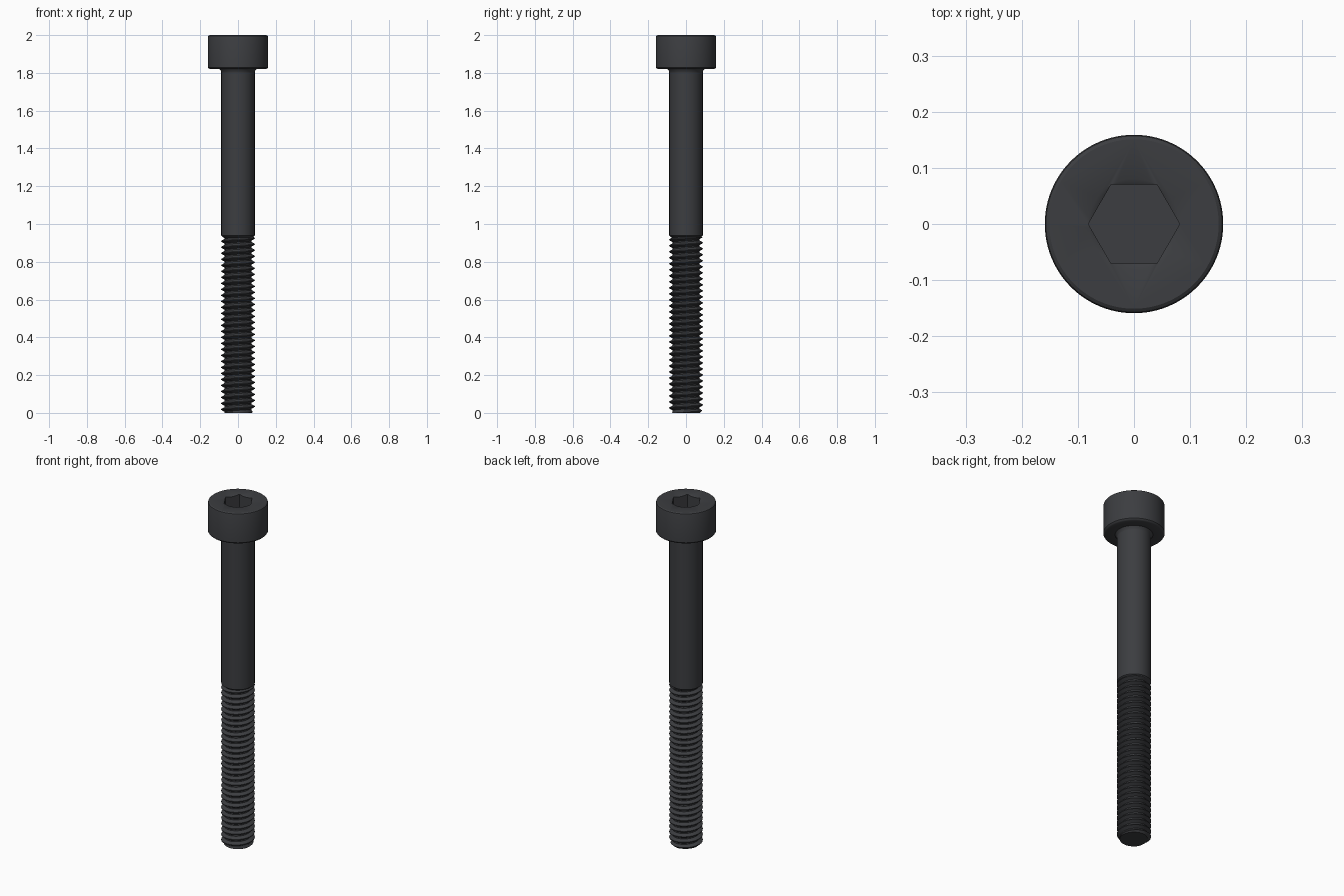
import bpy, bmesh
from math import cos, sin, pi, radians

if "Cube" in bpy.data.objects:
    bpy.data.objects.remove(bpy.data.objects["Cube"])

black = bpy.data.materials.new("black_oxide")
black.diffuse_color = (0.045, 0.047, 0.052, 1)
black.use_nodes = True
black.node_tree.nodes["Principled BSDF"].inputs["Base Color"].default_value = black.diffuse_color

R = 0.0887          # shank and thread crest radius
ROOT = 0.0705       # thread root radius
PITCH = 0.0318
THREAD_TOP = 0.93


def make_object(name, bm):
    bmesh.ops.remove_doubles(bm, verts=bm.verts, dist=1e-5)
    bmesh.ops.recalc_face_normals(bm, faces=bm.faces)
    me = bpy.data.meshes.new(name)
    bm.to_mesh(me)
    bm.free()
    ob = bpy.data.objects.new(name, me)
    bpy.context.collection.objects.link(ob)
    me.materials.append(black)
    return ob


def lathe(name, profile, n=96):
    """Solid of revolution from (radius, z) points, capped at both ends."""
    bm = bmesh.new()
    rings = [[bm.verts.new((r * cos(2 * pi * i / n), r * sin(2 * pi * i / n), z))
              for i in range(n)] for r, z in profile]
    for a, b in zip(rings, rings[1:]):
        for i in range(n):
            j = (i + 1) % n
            bm.faces.new((a[i], a[j], b[j], b[i]))
    bm.faces.new(rings[0][::-1])
    bm.faces.new(rings[-1])
    return make_object(name, bm)


def smooth(ob, angle=30):
    bpy.ops.object.select_all(action='DESELECT')
    ob.select_set(True)
    bpy.context.view_layer.objects.active = ob
    bpy.ops.object.shade_smooth_by_angle(angle=radians(angle))


# Head with chamfered rim and a fillet under it
head = lathe("head", [(0.088, 1.80), (0.091, 1.812), (0.098, 1.820), (0.148, 1.820),
                      (0.154, 1.823), (0.159, 1.829), (0.159, 1.990),
                      (0.157, 1.996), (0.151, 2.0)])

# Hex socket with a conical lead-in, cut from the head
hex_cutter = lathe("hex_cutter", [(0.0815, 1.905), (0.0815, 2.05)], 6)
cone_cutter = lathe("cone_cutter", [(0.0690, 1.9935), (0.0805, 2.0), (0.0905, 2.0057)])
bpy.context.view_layer.objects.active = head
for cutter in (hex_cutter, cone_cutter):
    mod = head.modifiers.new("socket", 'BOOLEAN')
    mod.operation = 'DIFFERENCE'
    mod.solver = 'EXACT'
    mod.object = cutter
    bpy.ops.object.modifier_apply(modifier=mod.name)
    bpy.data.objects.remove(cutter)
smooth(head)

# Plain shank, tapering slightly into the thread
shank = lathe("shank", [(ROOT, THREAD_TOP - 0.006), (R, THREAD_TOP + 0.008), (R, 1.81)])
smooth(shank)


# Helical thread: flat crest and root joined by straight flanks
CREST, FLANK = 0.14, 0.33


def thread_radius(z, turn):
    p = (z / PITCH - turn) % 1.0
    if p < CREST:
        r = R
    elif p < CREST + FLANK:
        r = R - (R - ROOT) * (p - CREST) / FLANK
    elif p < 1 - FLANK:
        r = ROOT
    else:
        r = ROOT + (R - ROOT) * (p - 1 + FLANK) / FLANK
    return min(r, 0.074 + z)          # chamfered tip


N = 72
breaks = (0, CREST, CREST + FLANK, 1 - FLANK)
rows = [k + b for k in range(-2, int(THREAD_TOP / PITCH) + 3) for b in breaks]
bm = bmesh.new()
columns = []
for i in range(N + 1):
    turn, col = i / N, []
    a = 2 * pi * turn
    for row in rows:
        z = min(max((row + turn) * PITCH, 0), THREAD_TOP)
        r = thread_radius(z + 1e-7, turn)
        col.append(bm.verts.new((r * cos(a), r * sin(a), z)))
    columns.append(col)
for c, d in zip(columns, columns[1:]):
    for j in range(len(rows) - 1):
        bm.faces.new((c[j], d[j], d[j + 1], c[j + 1]))
bmesh.ops.remove_doubles(bm, verts=bm.verts, dist=1e-5)
bmesh.ops.holes_fill(bm, edges=[e for e in bm.edges if e.is_boundary], sides=0)
thread = make_object("thread", bm)
smooth(thread)
